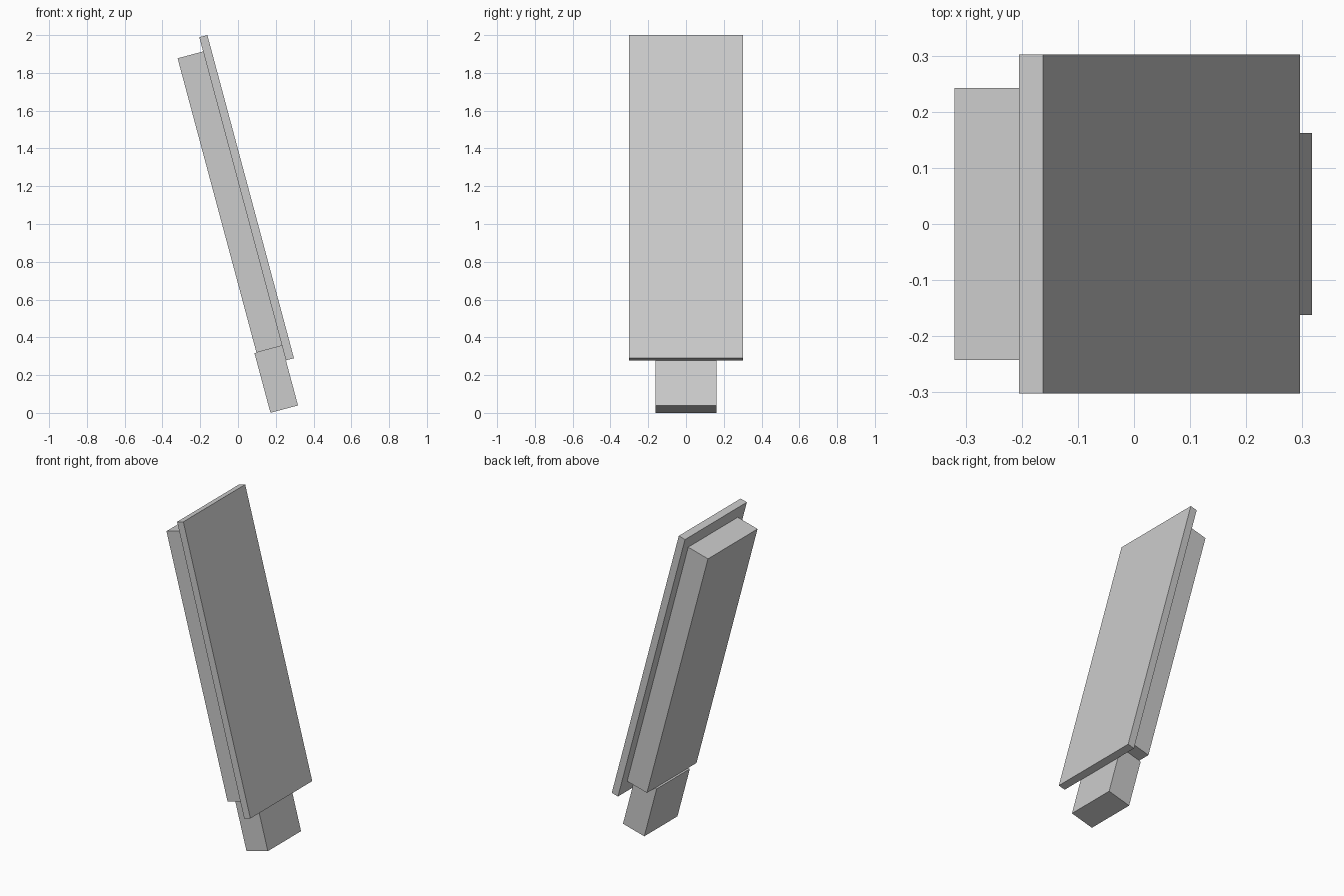
import bpy
import math
from mathutils import Matrix

cube = bpy.data.objects.get("Cube")
if cube:
    bpy.data.objects.remove(cube, do_unlink=True)

# Single neutral grey
grey = bpy.data.materials.new("plain_grey")
grey.use_nodes = True
colour = (0.6, 0.6, 0.6, 1.0)
grey.diffuse_color = colour
grey.node_tree.nodes["Principled BSDF"].inputs["Base Color"].default_value = colour

LEAN = Matrix.Rotation(math.radians(-15), 4, 'Y')


def leaning_box(name, across, half_width, along):
    """Box given in the leaning frame: thickness range, half width, length range."""
    size = (across[1] - across[0], 2 * half_width, along[1] - along[0])
    centre = (sum(across) / 2, 0, sum(along) / 2)
    bpy.ops.mesh.primitive_cube_add(size=1)
    box = bpy.context.object
    box.name = name
    box.data.transform(LEAN @ Matrix.Translation(centre) @ Matrix.Diagonal((*size, 1)))
    box.data.materials.append(grey)
    return box


BACK = 0.317     # shared plane behind the front panel
JOINT = 0.283    # where the housing meets the foot

leaning_box("front_panel", (BACK, 0.361), 0.302, (0.203, 1.974))
leaning_box("rear_housing", (0.177, BACK), 0.242, (JOINT, 1.896))
leaning_box("foot_block", (0.166, BACK), 0.162, (-0.044, JOINT))
